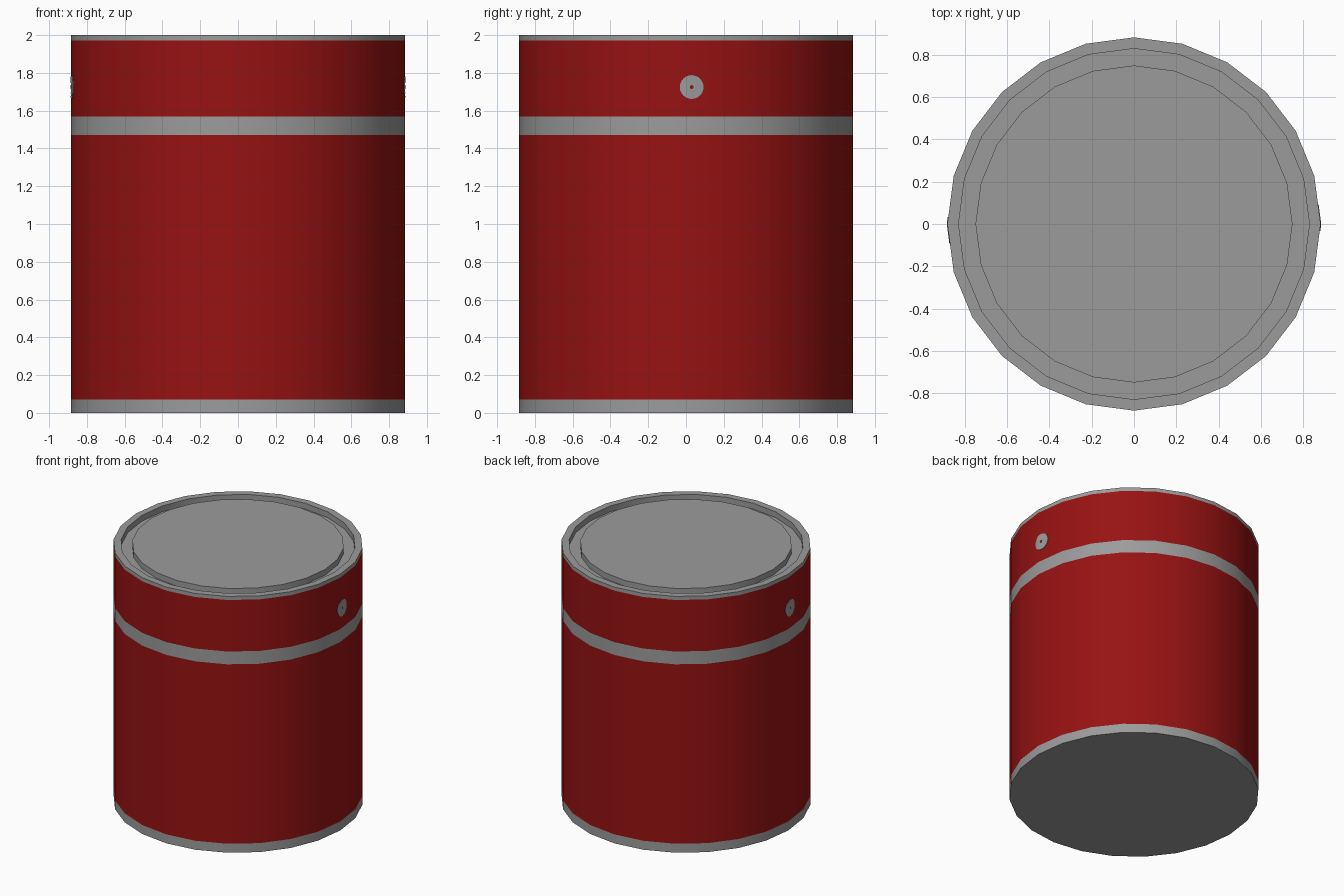
import bpy, bmesh, math

if "Cube" in bpy.data.objects:
    bpy.data.objects.remove(bpy.data.objects["Cube"])

SIDES = 24
R = 0.883


def material(name, colour):
    m = bpy.data.materials.new(name)
    m.diffuse_color = (*colour, 1)
    m.use_nodes = True
    m.node_tree.nodes["Principled BSDF"].inputs["Base Color"].default_value = m.diffuse_color
    return m


red = material("red paint", (0.31, 0.006, 0.006))
grey = material("grey metal", (0.33, 0.33, 0.33))


def finish(name, bm, mats):
    bmesh.ops.recalc_face_normals(bm, faces=bm.faces)
    me = bpy.data.meshes.new(name)
    bm.to_mesh(me)
    bm.free()
    ob = bpy.data.objects.new(name, me)
    bpy.context.collection.objects.link(ob)
    for m in mats:
        me.materials.append(m)
    bpy.ops.object.select_all(action='DESELECT')
    ob.select_set(True)
    bpy.context.view_layer.objects.active = ob
    bpy.ops.object.shade_smooth_by_angle(angle=math.radians(30))
    return ob


# Canister: turned profile with painted bands, a rim, a groove and a lid
profile = [(R, 0), (R, 0.07), (R, 1.47), (R, 1.57), (R, 1.972), (R, 2),
           (0.83, 2), (0.83, 1.955), (0.75, 1.955), (0.75, 2)]
red_bands = {1, 3}
bm = bmesh.new()
rings = []
for r, z in profile:
    rings.append([bm.verts.new((r * math.cos(2 * math.pi * i / SIDES),
                                r * math.sin(2 * math.pi * i / SIDES), z))
                  for i in range(SIDES)])
for k in range(len(rings) - 1):
    for i in range(SIDES):
        j = (i + 1) % SIDES
        f = bm.faces.new((rings[k][i], rings[k][j], rings[k + 1][j], rings[k + 1][i]))
        f.material_index = 0 if k in red_bands else 1
for cap in (rings[0], rings[-1]):
    bm.faces.new(cap).material_index = 1
finish("canister", bm, [red, grey])


# Side eyelets: thin washers that follow the faceted wall
def wall_x(y):
    return R - abs(y) * math.tan(math.pi / SIDES)


def eyelet(name, side):
    bm = bmesh.new()
    loops = []
    steps = [(0.063, -0.002), (0.063, 0.003), (0.045, 0.003),
             (0.028, 0.003), (0.01, 0.003), (0.01, -0.002)]
    for r, lift in steps:
        loop = []
        for i in range(24):
            a = 2 * math.pi * i / 24
            y = 0.03 + r * math.cos(a)
            loop.append(bm.verts.new((side * (wall_x(y) + lift), side * y,
                                      1.725 + r * math.sin(a))))
        loops.append(loop)
    for a, b in zip(loops, loops[1:]):
        for i in range(24):
            j = (i + 1) % 24
            bm.faces.new((a[i], a[j], b[j], b[i]))
    # join the hidden back so the washer is closed
    for i in range(24):
        j = (i + 1) % 24
        bm.faces.new((loops[-1][i], loops[-1][j], loops[0][j], loops[0][i]))
    finish(name, bm, [grey])


eyelet("right_eyelet", 1)
eyelet("left_eyelet", -1)
